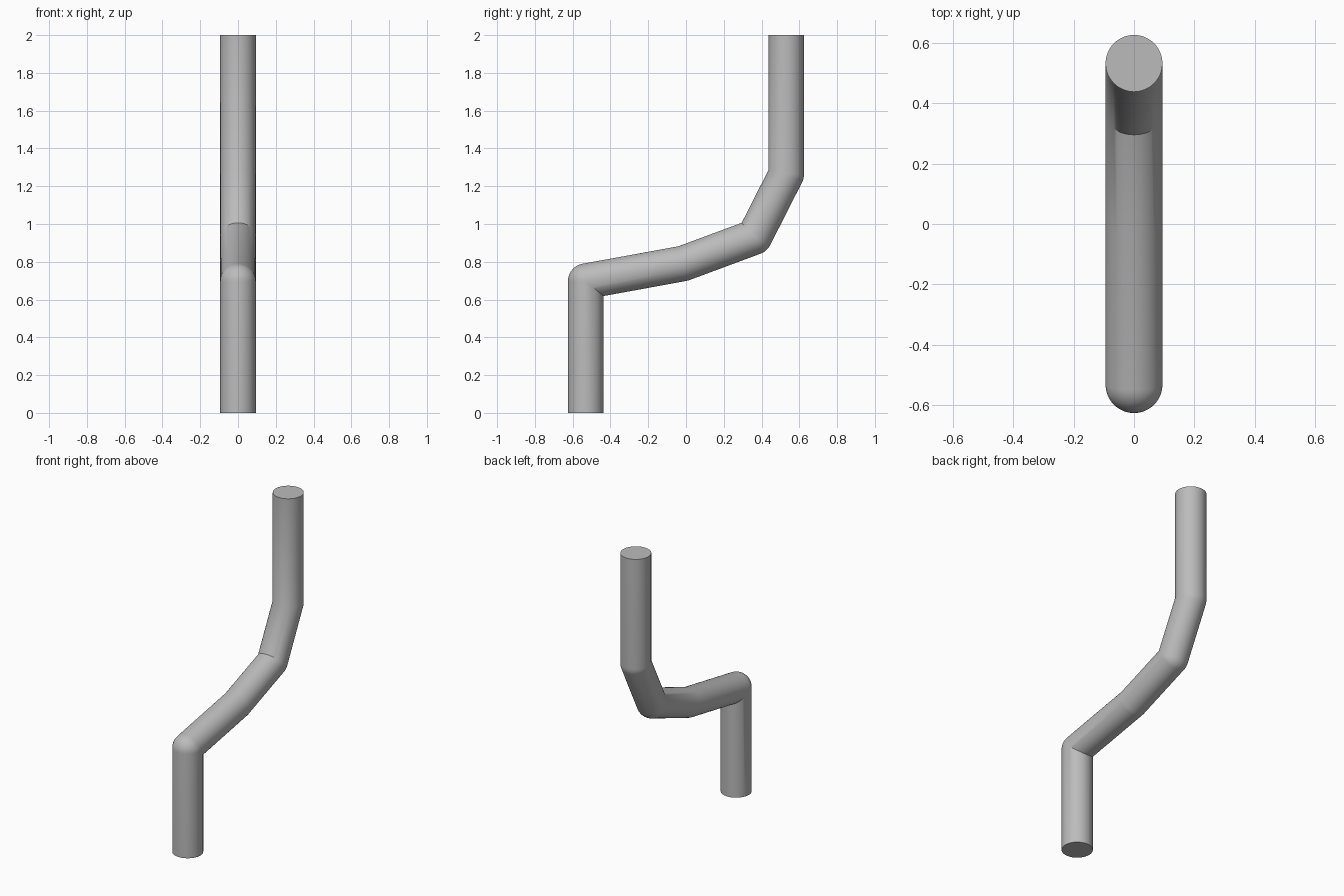
import bpy, bmesh
from math import sin, cos, atan2, pi, ceil, radians
from mathutils import Vector

cube = bpy.data.objects.get("Cube")
if cube:
    bpy.data.objects.remove(cube, do_unlink=True)

RADIUS = 0.094
SIDES = 48
# Centre line of the pipe in the (y, z) plane
PATH = [(-0.531, 0), (-0.531, 0.697), (-0.015, 0.791),
        (0.362, 0.931), (0.531, 1.264), (0.531, 2)]

grey = bpy.data.materials.new("pipe grey")
grey.use_nodes = True
colour = (0.5, 0.5, 0.5, 1)
grey.diffuse_color = colour
grey.node_tree.nodes["Principled BSDF"].inputs["Base Color"].default_value = colour

bm = bmesh.new()


def ring(centre, heading, bend=0, middle=0):
    """Ring across the heading; the inner half of a bend stays on its mitre."""
    verts = []
    for i in range(SIDES):
        a = 2 * pi * i / SIDES
        side = RADIUS * sin(a)
        angle = heading
        if side * bend > 1e-6:
            angle = middle
            side /= cos(bend / 2)
        verts.append(bm.verts.new((RADIUS * cos(a),
                                   centre[0] - side * sin(angle),
                                   centre[1] + side * cos(angle))))
    return verts


# Straight runs with ball-rounded outer elbows and sharp inner elbows
headings = [atan2(q[1] - p[1], q[0] - p[0]) for p, q in zip(PATH, PATH[1:])]
rings = [ring(PATH[0], headings[0])]
for centre, h0, h1 in zip(PATH[1:-1], headings, headings[1:]):
    bend = h1 - h0
    steps = ceil(abs(bend) / radians(8))
    for s in range(steps + 1):
        rings.append(ring(centre, h0 + bend * s / steps, bend, (h0 + h1) / 2))
rings.append(ring(PATH[-1], headings[-1]))

for a, b in zip(rings, rings[1:]):
    for i in range(SIDES):
        j = (i + 1) % SIDES
        bm.faces.new((a[i], a[j], b[j], b[i]))

# Flat end caps
bm.faces.new(rings[0])
bm.faces.new(rings[-1])
bmesh.ops.remove_doubles(bm, verts=bm.verts, dist=1e-5)
bmesh.ops.recalc_face_normals(bm, faces=bm.faces)

mesh = bpy.data.meshes.new("bent_pipe")
bm.to_mesh(mesh)
bm.free()
mesh.materials.append(grey)
pipe = bpy.data.objects.new("bent_pipe", mesh)
bpy.context.collection.objects.link(pipe)
bpy.context.view_layer.objects.active = pipe
pipe.select_set(True)
bpy.ops.object.shade_smooth_by_angle(angle=radians(30))
